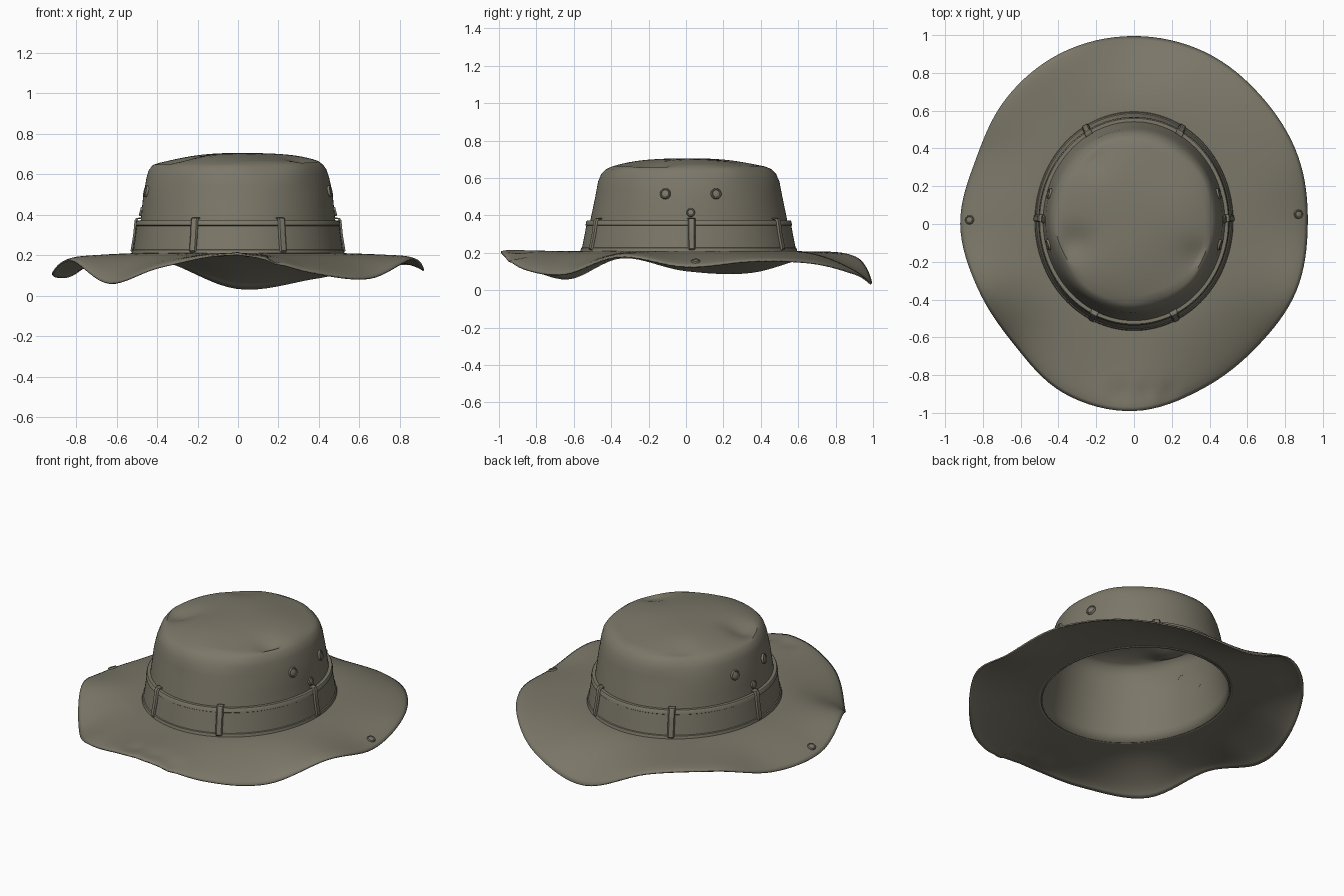
import bpy, bmesh
from math import sin, cos, radians, tau, exp, pi
from mathutils import Vector

cube = bpy.data.objects.get("Cube")
if cube:
    bpy.data.objects.remove(cube)

olive = bpy.data.materials.new("olive cloth")
olive.use_nodes = True
olive.diffuse_color = (0.2, 0.185, 0.14, 1)
bsdf = olive.node_tree.nodes["Principled BSDF"]
bsdf.inputs["Base Color"].default_value = olive.diffuse_color
bsdf.inputs["Roughness"].default_value = 0.9

N = 128
CY = 0.015
# Brim outline radius and edge height, every 22.5 degrees from +x
EDGE_R = [.92, .94, .955, .985, .995, .985, .95, .905, .92, .895, .9, .97, .99, .945, .92, .93]
EDGE_Z = [.12, .15, .14, .08, .03, .17, .175, .09, .10, .17, .055, .14, .20, .11, .08, .175]
# Crown side: height, x radius, y radius
SIDE = [(.20, .505, .56), (.38, .48, .525), (.50, .468, .50), (.58, .452, .485),
        (.62, .44, .468), (.645, .422, .445), (.66, .40, .415)]


def around(table, a):
    """Smooth periodic lookup by angle."""
    f = (a % tau) / tau * len(table)
    i, t = int(f), f - int(f)
    p, q, r, s = (table[(i + k) % len(table)] for k in (-1, 0, 1, 2))
    return q + .5 * t * (r - p + t * (2 * p - 5 * q + 4 * r - s + t * (3 * (q - r) + s - p)))


def side_radii(z):
    for (z0, a0, b0), (z1, a1, b1) in zip(SIDE, SIDE[1:]):
        if z <= z1:
            t = (z - z0) / (z1 - z0)
            return a0 + (a1 - a0) * t, b0 + (b1 - b0) * t
    return SIDE[-1][1:]


def on_side(a, z, out=0):
    rx, ry = side_radii(z)
    return Vector(((rx + out) * cos(a), CY + (ry + out) * sin(a), z))


def finish(ob, angle=40):
    ob.data.materials.append(olive)
    bpy.ops.object.select_all(action='DESELECT')
    ob.select_set(True)
    bpy.context.view_layer.objects.active = ob
    bpy.ops.object.shade_smooth_by_angle(angle=radians(angle))
    return ob


def loft(name, rings, closed=True, tip=None, thick=0):
    """Skin a list of point rings; optionally close the end to a tip."""
    bm = bmesh.new()
    rows = [[bm.verts.new(p) for p in ring] for ring in rings]
    n = len(rows[0])
    for lo, hi in zip(rows, rows[1:]):
        for i in range(n if closed else n - 1):
            j = (i + 1) % n
            bm.faces.new((lo[i], lo[j], hi[j], hi[i]))
    if tip:
        top = bm.verts.new(tip)
        for i in range(n):
            bm.faces.new((rows[-1][i], rows[-1][(i + 1) % n], top))
    me = bpy.data.meshes.new(name)
    bm.to_mesh(me)
    bm.free()
    ob = bpy.data.objects.new(name, me)
    bpy.context.collection.objects.link(ob)
    if thick:
        mod = ob.modifiers.new("thickness", 'SOLIDIFY')
        mod.thickness, mod.offset = thick, -1
    return finish(ob)


angles = [tau * i / N for i in range(N)]


# Crown with a soft, slightly dented top
def top_point(a, k):
    x, y = .40 * k * cos(a), CY + .415 * k * sin(a)
    z = .66 + .045 * (1 - k ** 2.4)
    z += .012 * sin(3 * a + 1) * k ** 3 * (1 - k) * 4
    for dx, dy, depth, size in ((-.31, -.1, .03, .09), (.33, -.17, .022, .08), (-.2, .33, .012, .08)):
        z -= depth * exp(-((x - dx) ** 2 + (y - dy) ** 2) / size ** 2)
    return Vector((x, y, z + .012 * x * k))


def rim_point(a, z):
    """Upper side, softened by shallow folds."""
    p = on_side(a, z)
    p.z += .012 * p.x * max(0, (z - .5) / .16)
    w = max(0, (z - .54) / .12)
    fold = .010 * w * (sin(5 * a + 2) * .5 + sin(9 * a) * .3)
    p.x -= fold * cos(a)
    p.y -= fold * sin(a)
    return p


heights = [.20, .26, .32, .38, .44, .50, .54, .58, .60, .62, .635, .645, .653]
rings = [[rim_point(a, z) for a in angles] for z in heights]
rings += [[top_point(a, k) for a in angles] for k in (.98, .94, .88, .8, .7, .6, .5, .4, .3, .2, .1)]
loft("crown", rings, tip=top_point(0, 0), thick=.008)


# Wavy brim
def brim_point(a, t):
    inner = on_side(a, .20)
    r = around(EDGE_R, a)
    outer = Vector((r * cos(a), r * sin(a), 0))
    p = inner.lerp(outer, t)
    edge = around(EDGE_Z, a) + .008
    p.z = .21 + (edge - .21) * t ** 1.9 + .014 * (t ** 3 - t ** 14)
    # Small creases at the front edge
    for cx in (-.07, .06, .18):
        if p.y < 0:
            p.z -= .018 * exp(-((p.x - cx) / .03) ** 2 - ((p.y + .9) / .06) ** 2)
    return p


steps = [i / 22 for i in range(23)]
loft("brim", [[brim_point(a, t) for a in angles] for t in reversed(steps)], thick=.008)

# Hat band with raised hems top and bottom
band = [(.205, .018), (.208, .022), (.226, .021), (.229, .016), (.345, .016), (.348, .021),
        (.368, .021), (.372, .018), (.372, .0)]
loft("hat_band", [[on_side(a, z, o) for a in angles] for z, o in band])

# Belt loops over the band
for i, (x, y) in enumerate(((.51, .03), (.25, .5), (-.25, .5), (-.51, .03), (-.23, -.52), (.23, -.52))):
    normal = Vector((x / .25, (y - CY) / .3, 0)).normalized()
    a = Vector((x / .5, (y - CY) / .55)).angle_signed(Vector((1, 0)))
    side = Vector((-normal.y, normal.x, 0))
    path = [(.212, .020), (.222, .029), (.30, .027), (.372, .030), (.384, .024), (.386, .0)]
    strip = [[on_side(a, z, o) + side * s for s in (-.02, -.013, .013, .02)] for z, o in path]
    for row in strip:
        row[0] -= normal * .008
        row[3] -= normal * .008
    loft(f"belt_loop_{i + 1}", strip, closed=False, thick=.006)


def stud(name, where, normal, radius):
    """Rounded metal-style stud with a raised rim."""
    prof = [(1, -.3), (1, .2), (.9, .38), (.75, .38), (.66, .27), (.4, .34), (.15, .37)]
    turn = normal.to_track_quat('Z', 'Y')
    pts = [[where + turn @ Vector((radius * r * cos(tau * i / 24), radius * r * sin(tau * i / 24), radius * h))
            for i in range(24)] for r, h in prof]
    loft(name, pts, tip=where + turn @ Vector((0, 0, radius * .38)))


def at_side(sign, y, z):
    """Point and outward direction on the left or right of the crown."""
    rx, ry = side_radii(z)
    s = (y - CY) / ry
    x = sign * rx * (1 - s * s) ** .5
    return Vector((x, y, z)), Vector((x / rx ** 2, (y - CY) / ry ** 2, .5)).normalized()


# Vent eyelets and cord studs on both sides of the crown
for label, sign in (("left", 1), ("right", -1)):
    for part, y, z, r in (("front_vent", -.11, .515, .029), ("rear_vent", .16, .515, .029),
                          ("cord_stud", .025, .415, .023)):
        p, n = at_side(sign, y, z)
        stud(f"{label}_{part}", p, n, r)

# Snap studs near the brim edge
for label, a, t in (("left", .057, .88), ("right", pi - .023, .88)):
    p = brim_point(a, t)
    u = brim_point(a, t + .03) - brim_point(a, t - .03)
    v = brim_point(a + .03, t) - brim_point(a - .03, t)
    stud(f"{label}_brim_snap", p, u.cross(v).normalized(), .024)
